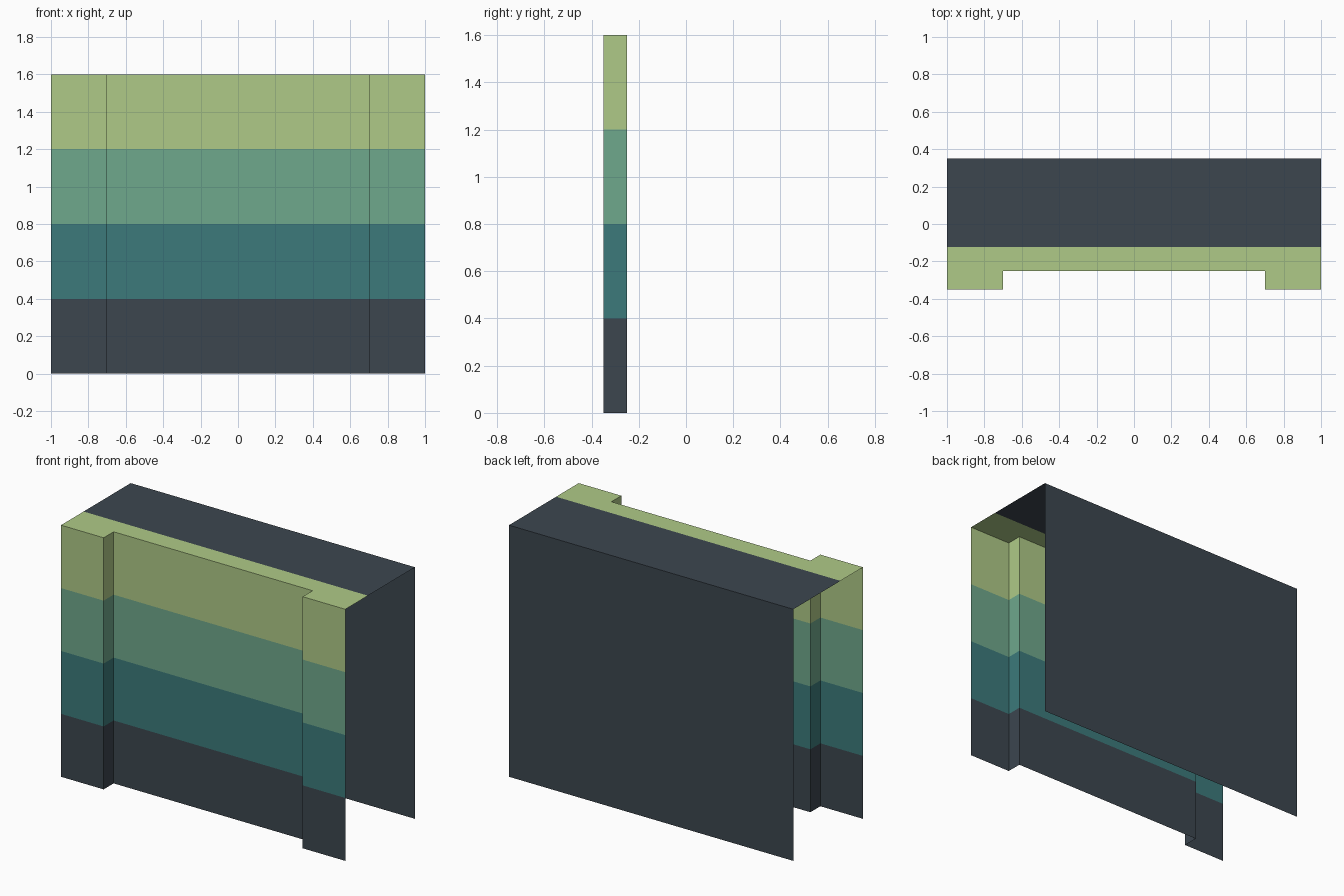
import bpy, bmesh

if "Cube" in bpy.data.objects:
    bpy.data.objects.remove(bpy.data.objects["Cube"])

def lin(h):
    c = [int(h[i:i + 2], 16) / 255 for i in (0, 2, 4)]
    return [v / 12.92 if v <= 0.04045 else ((v + 0.055) / 1.055) ** 2.4 for v in c] + [1.0]

mats = []
for name, h in (("slate", "3c464f"), ("teal", "3c7a7b"), ("sage_green", "6fa88c"), ("light_green", "afca87")):
    m = bpy.data.materials.new(name)
    m.diffuse_color = lin(h)
    m.use_nodes = True
    m.node_tree.nodes["Principled BSDF"].inputs["Base Color"].default_value = m.diffuse_color
    mats.append(m)

W, D, H, SPLIT = 1.0, 0.35, 1.6, -0.123
# plan outline of the stepped front, left to right
front = [(-W, -D), (-0.7, -D), (-0.7, -0.25), (0.7, -0.25), (0.7, -D), (W, -D)]

def build(name, faces):
    """faces: list of (points, material index)"""
    bm = bmesh.new()
    for pts, mi in faces:
        bm.faces.new([bm.verts.new(p) for p in pts]).material_index = mi
    bmesh.ops.remove_doubles(bm, verts=bm.verts, dist=1e-5)
    me = bpy.data.meshes.new(name)
    bm.to_mesh(me)
    bm.free()
    for m in mats:
        me.materials.append(m)
    ob = bpy.data.objects.new(name, me)
    bpy.context.collection.objects.link(ob)

def wall(a, b, z0, z1):
    return [(*a, z0), (*b, z0), (*b, z1), (*a, z1)]

# stepped front wall in four colour bands
step = H / 4
build("front_wall", [(wall(a, b, i * step, (i + 1) * step), i)
                     for i in range(4) for a, b in zip(front, front[1:])])

# open-sided shell: back wall, slate roof and green front strip of the roof
build("back_wall", [(wall((W, D), (-W, D), 0, H), 0)])

def flat(x0, x1, y0, y1):
    return [(x0, y0, H), (x1, y0, H), (x1, y1, H), (x0, y1, H)]

build("roof", [(flat(-W, W, SPLIT, D), 0),
               (flat(-W, -0.7, -D, SPLIT), 3),
               (flat(-0.7, 0.7, -0.25, SPLIT), 3),
               (flat(0.7, W, -D, SPLIT), 3)])
